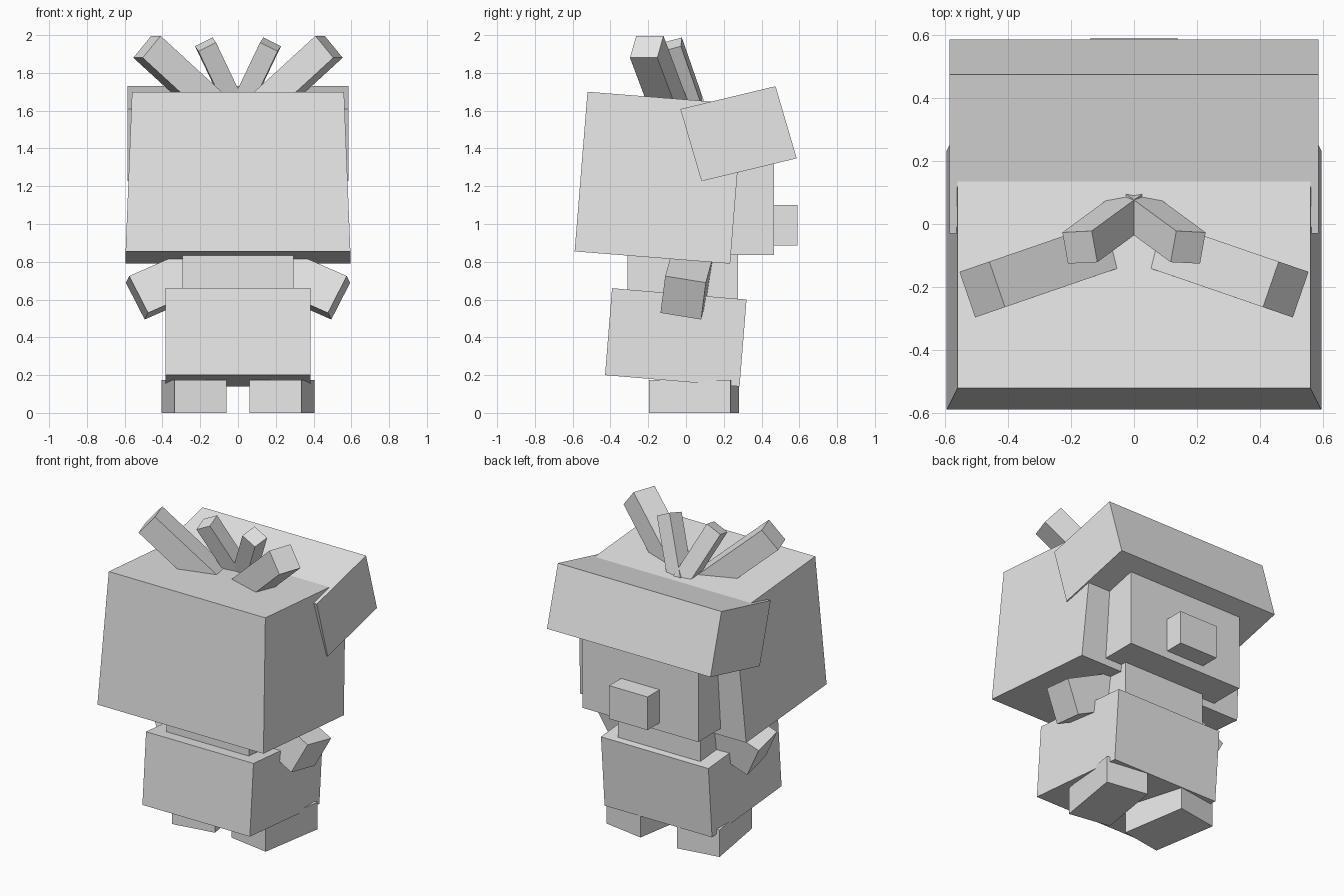
import bpy
import bmesh
from mathutils import Vector

if "Cube" in bpy.data.objects:
    bpy.data.objects.remove(bpy.data.objects["Cube"], do_unlink=True)

grey = bpy.data.materials.new("plain_grey")
grey.use_nodes = True
grey.diffuse_color = (0.8, 0.8, 0.8, 1)
grey.node_tree.nodes["Principled BSDF"].inputs["Base Color"].default_value = (0.8, 0.8, 0.8, 1)


def block(name, centre, x_edge, y_edge, z_edge, top_width=1.0, side=1):
    """Flat-sided block spanned by three edge vectors; side=-1 mirrors it in x."""
    bm = bmesh.new()
    bmesh.ops.create_cube(bm, size=1)
    for v in bm.verts:
        a, b, c = v.co
        if c > 0:
            a *= top_width
        v.co = Vector(centre) + a * Vector(x_edge) + b * Vector(y_edge) + c * Vector(z_edge)
        v.co.x *= side
    bmesh.ops.recalc_face_normals(bm, faces=bm.faces)
    mesh = bpy.data.meshes.new(name)
    bm.to_mesh(mesh)
    bm.free()
    mesh.materials.append(grey)
    obj = bpy.data.objects.new(name, mesh)
    bpy.context.collection.objects.link(obj)
    return obj


def spike(name, tip, axis, across, width, length, side):
    """Square tuft running from its tip down along the axis."""
    d = Vector(axis).normalized()
    u = Vector(across)
    u = (u - d * u.dot(d)).normalized()
    w = d.cross(u)
    block(name, Vector(tip) + d * length / 2, u * width, w * width, d * length, side=side)


# Head: tapered tilted hair, fringe, face and nose
block("hair", (0, -0.144, 1.245), (1.19, 0, 0), (0, 0.823, -0.065), (0, 0.068, 0.845), 0.943)
block("fringe", (0, 0.278, 1.478), (1.172, 0, 0), (0, 0.504, 0.121), (0, -0.112, 0.382))
block("face", (0, 0.308, 1.143), (0.83, 0, 0), (0, 0.318, 0), (0, 0, 0.615))
block("nose", (0, 0.515, 0.993), (0.275, 0, 0), (0, 0.15, 0), (0, 0, 0.215))

# Trunk
block("neck", (0, -0.018, 0.69), (0.59, 0, 0), (0, 0.586, 0), (0, 0, 0.36))
block("body", (0, -0.054, 0.40), (0.77, 0, 0), (0, 0.712, -0.06), (0, 0.037, 0.46))

# Mirrored limbs and hair tufts
for label, side in (("left", 1), ("right", -1)):
    block(label + "_leg", (0.2325, 0.0425, 0.0875),
          (0.275, -0.045, 0), (0.07, 0.43, 0), (0, 0, 0.175), side=side)
    block(label + "_arm", (0.37, 0.005, 0.682),
          (0.33, -0.04, -0.145), (0.018, 0.215, -0.035), (0.1, 0.025, 0.195), side=side)
    spike(label + "_outer_tuft", (0.482, -0.208, 1.938), (-0.715, 0.246, -0.655),
          (-0.05, -0.145, 0), 0.153, 0.6, side)
    spike(label + "_inner_tuft", (0.172, -0.074, 1.951), (-0.41, 0.30, -0.86),
          (-0.021, -0.105, -0.032), 0.104, 0.42, side)
